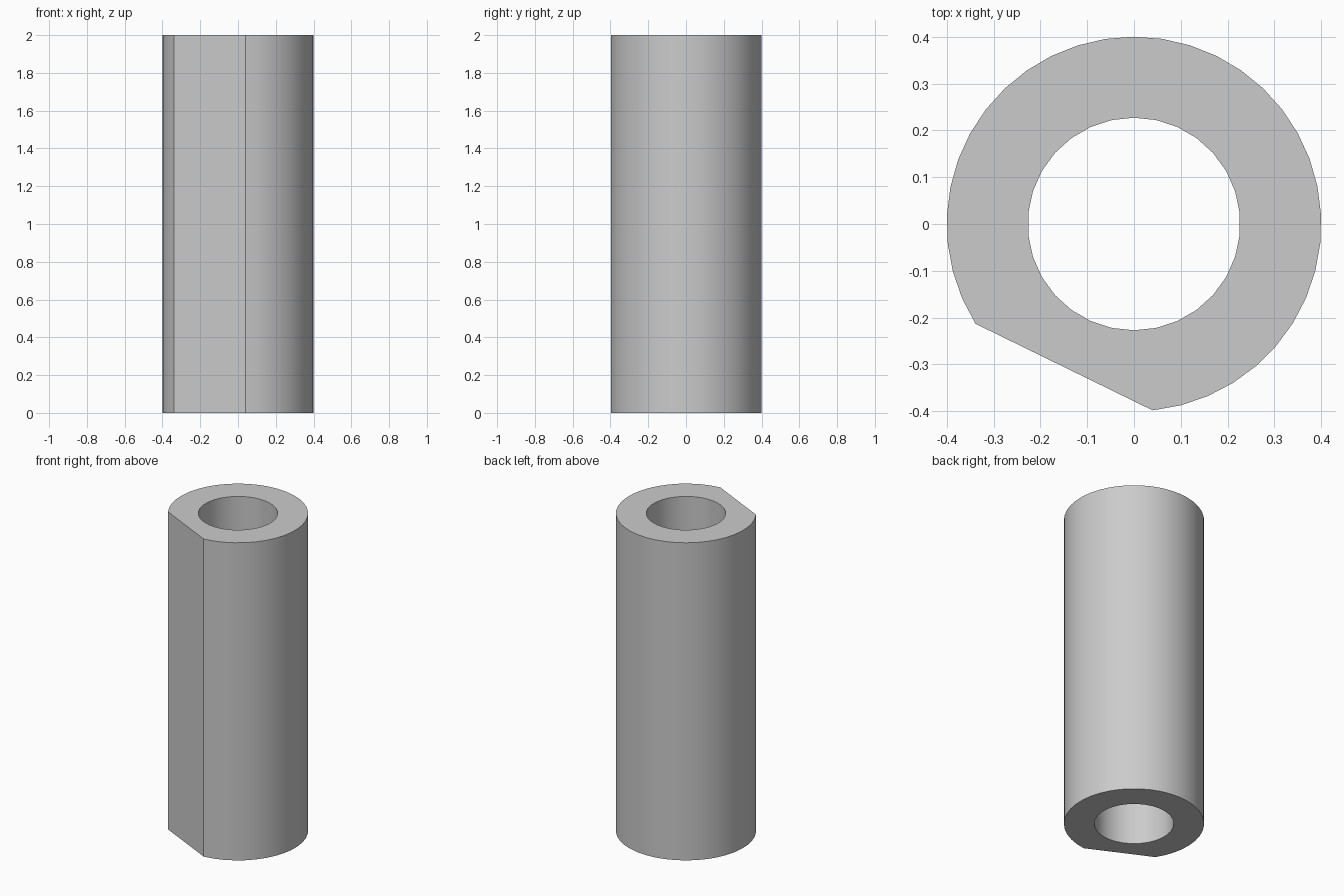
import bpy
import bmesh
from math import cos, sin, radians

cube = bpy.data.objects.get("Cube")
if cube:
    bpy.data.objects.remove(cube)

HEIGHT = 2.0


def arc(radius, start, end, steps, closed=False):
    """Points along an arc, angles in degrees."""
    count = steps if closed else steps + 1
    angles = [radians(start + (end - start) * i / steps) for i in range(count)]
    return [(radius * cos(a), radius * sin(a), 0) for a in angles]


def add_loop(bm, points):
    verts = [bm.verts.new(p) for p in points]
    return [bm.edges.new((v, verts[i - 1])) for i, v in enumerate(verts)]


# Plain grey material
grey = bpy.data.materials.new("plain grey")
grey.use_nodes = True
colour = (0.6, 0.6, 0.6, 1)
grey.diffuse_color = colour
grey.node_tree.nodes["Principled BSDF"].inputs["Base Color"].default_value = colour

# Ring profile: outer arc closed by a flat chord, round bore inside
bm = bmesh.new()
edges = add_loop(bm, arc(0.4, -84.3, 212.2, 34))
edges += add_loop(bm, arc(0.227, 90, 450, 30, closed=True))
bmesh.ops.triangle_fill(bm, edges=edges, use_beauty=True)

# Extrude the profile into the tube
top = bmesh.ops.extrude_face_region(bm, geom=bm.faces[:], use_keep_orig=True)["geom"]
bmesh.ops.translate(bm, vec=(0, 0, HEIGHT),
                    verts=[g for g in top if isinstance(g, bmesh.types.BMVert)])
bmesh.ops.recalc_face_normals(bm, faces=bm.faces[:])

mesh = bpy.data.meshes.new("flatted_tube")
bm.to_mesh(mesh)
bm.free()
mesh.materials.append(grey)
tube = bpy.data.objects.new("flatted_tube", mesh)
bpy.context.collection.objects.link(tube)

# Smooth walls, sharp rims and flat edges
bpy.ops.object.select_all(action="DESELECT")
tube.select_set(True)
bpy.context.view_layer.objects.active = tube
bpy.ops.object.shade_smooth_by_angle(angle=radians(30))
